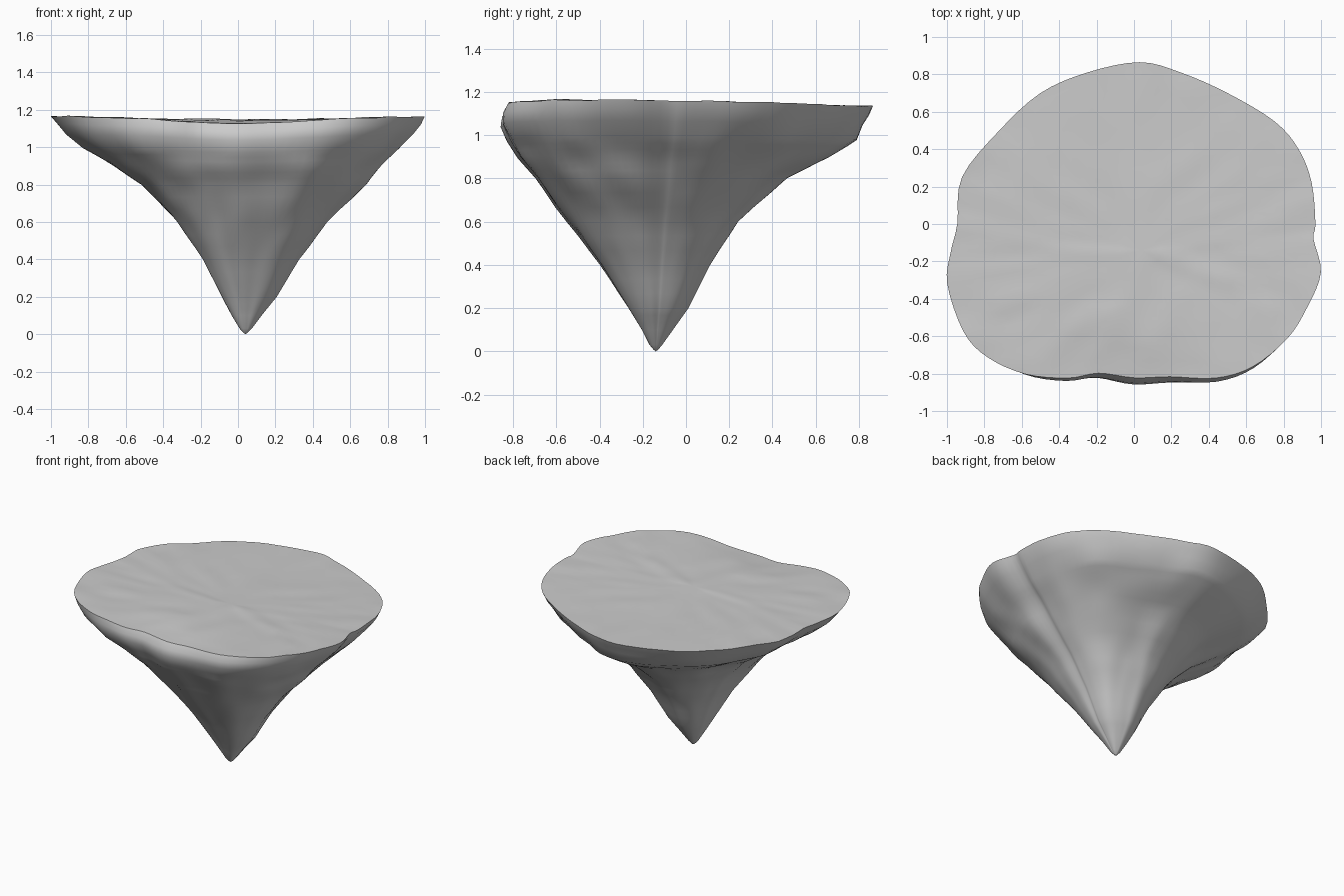
import bpy, bmesh, math
from mathutils import Vector, noise

if "Cube" in bpy.data.objects:
    bpy.data.objects.remove(bpy.data.objects["Cube"])

TIP = Vector((0.04, -0.14))
# rim outline seen from the top, anticlockwise
RIM = [(.97, 0), (.95, .22), (.88, .4), (.75, .55), (.5, .7), (.25, .81), (.03, .865),
       (-.25, .81), (-.5, .7), (-.72, .5), (-.92, .25), (-.945, 0), (-.98, -.15),
       (-1, -.32), (-.92, -.58), (-.8, -.72), (-.6, -.82), (-.37, -.85), (-.2, -.828),
       (0, -.858), (.2, -.85), (.45, -.85), (.65, -.78), (.83, -.62), (.93, -.45),
       (1, -.26), (.96, -.08)]
# heights and, for each side, the share of the rim radius reached there
Z = [.008, .03, .1, .2, .4, .6, .8, .9, .98, 1.05, 1.1, 1.14]
RIGHT = [.012, .035, .09, .175, .30, .46, .67, .77, .865, .935, .98, 1]
BACK = [.012, .03, .08, .15, .25, .38, .60, .79, .92, .955, .985, 1]
LEFT = [.012, .03, .07, .12, .21, .335, .52, .69, .83, .92, .965, 1]
FRONT = [.015, .04, .09, .175, .36, .57, .78, .89, .955, 1, .99, .95]
SIDES = [RIGHT, BACK, LEFT, FRONT]
STEPS = 4


def spline(p0, p1, p2, p3, t):
    return 0.5 * (2 * p1 + (p2 - p0) * t + (2 * p0 - 5 * p1 + 4 * p2 - p3) * t * t
                  + (3 * p1 - p0 - 3 * p2 + p3) * t ** 3)


def smooth_loop(points):
    pts = [Vector(p) for p in points]
    n = len(pts)
    return [spline(pts[i - 1], pts[i], pts[(i + 1) % n], pts[(i + 2) % n], k / STEPS)
            for i in range(n) for k in range(STEPS)]


def share(direction, level):
    # blend between the four side profiles by compass angle
    a = (math.atan2(direction.y, direction.x) / (math.pi / 2)) % 4
    i = int(a) % 4
    t = a - int(a)
    t = t * t * (3 - 2 * t)
    return SIDES[i][level] * (1 - t) + SIDES[(i + 1) % 4][level] * t


def top_height(p):
    dip = 0.03 * math.exp(-(p.x / .45) ** 2 - ((p.y + .9) / .25) ** 2)
    return 1.143 - .012 * p.y + .018 * p.x ** 2 - dip + .008 * noise.noise(Vector((p.x * 5, p.y * 9, 3)))


bm = bmesh.new()
outline = smooth_loop(RIM)
rings = []

# underside cone, from the tip to the rim, with finer in-between levels
for level in range(len(Z) - 1):
    parts = 3 if .1 <= Z[level] < .98 else 1
    for k in range(parts):
        t = k / parts
        z = Z[level] * (1 - t) + Z[level + 1] * t
        ring = []
        for p in outline:
            d = p - TIP
            f = share(d, level) * (1 - t) + share(d, level + 1) * t
            rough = .03 * min(1, z * 1.5) * (1 if z < 1 else .2)
            f *= 1 + rough * noise.noise(Vector((d.x * 4, d.y * 4, z * 7)))
            q = TIP + d * f
            zz = z + (top_height(p) - 1.14) * max(0, (z - .8) / .34)
            ring.append(bm.verts.new((q.x, q.y, zz)))
        rings.append(ring)

# top surface, from the rim inwards
for s in (1, .95, .87, .77, .66, .55, .44, .33, .22, .11):
    ring = []
    for p in outline:
        d = p - TIP
        q = TIP + d * s * share(d, len(Z) - 1)
        ring.append(bm.verts.new((q.x, q.y, top_height(q))))
    rings.append(ring)

n = len(outline)
for a, b in zip(rings, rings[1:]):
    for i in range(n):
        j = (i + 1) % n
        bm.faces.new((a[i], a[j], b[j], b[i]))

# close the tip and the centre of the top
low = bm.verts.new((TIP.x, TIP.y, 0))
high = bm.verts.new((TIP.x, TIP.y, top_height(TIP)))
for i in range(n):
    j = (i + 1) % n
    bm.faces.new((low, rings[0][j], rings[0][i]))
    bm.faces.new((high, rings[-1][i], rings[-1][j]))

bmesh.ops.recalc_face_normals(bm, faces=bm.faces)
mesh = bpy.data.meshes.new("floating_rock")
bm.to_mesh(mesh)
bm.free()
rock = bpy.data.objects.new("floating_rock", mesh)
bpy.context.collection.objects.link(rock)
bpy.context.view_layer.objects.active = rock
rock.select_set(True)
bpy.ops.object.shade_smooth_by_angle(angle=math.radians(40))
